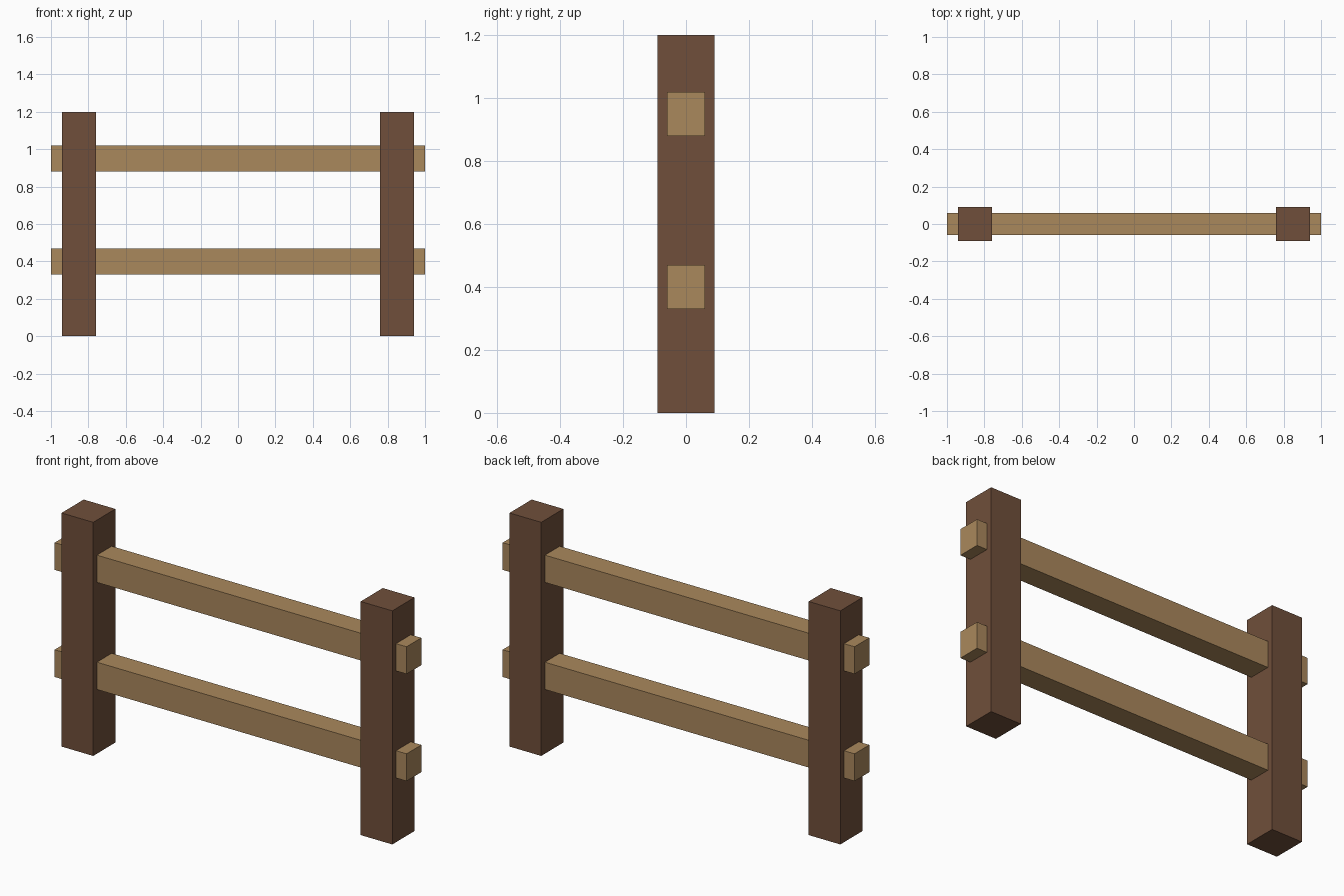
import bpy

default = bpy.data.objects.get("Cube")
if default:
    bpy.data.objects.remove(default, do_unlink=True)


def make_material(name, rgb):
    mat = bpy.data.materials.new(name)
    mat.use_nodes = True
    color = (*rgb, 1.0)
    mat.diffuse_color = color
    mat.node_tree.nodes["Principled BSDF"].inputs["Base Color"].default_value = color
    return mat


def make_beam(name, center, size, mat):
    bpy.ops.mesh.primitive_cube_add(size=1, location=center)
    beam = bpy.context.object
    beam.name = name
    beam.scale = size
    bpy.ops.object.transform_apply(location=False, rotation=False, scale=True)
    beam.data.materials.append(mat)
    return beam


dark_wood = make_material("dark brown wood", (0.162, 0.078, 0.043))
light_wood = make_material("light tan wood", (0.402, 0.246, 0.107))

# Upright posts
for side, x in (("left", 0.85), ("right", -0.85)):
    make_beam(f"{side}_post", (x, 0, 0.6), (0.18, 0.18, 1.2), dark_wood)

# Horizontal rails running through both posts
for level, z in (("lower", 0.40), ("upper", 0.95)):
    make_beam(f"{level}_rail", (0, 0, z), (2.0, 0.12, 0.14), light_wood)
